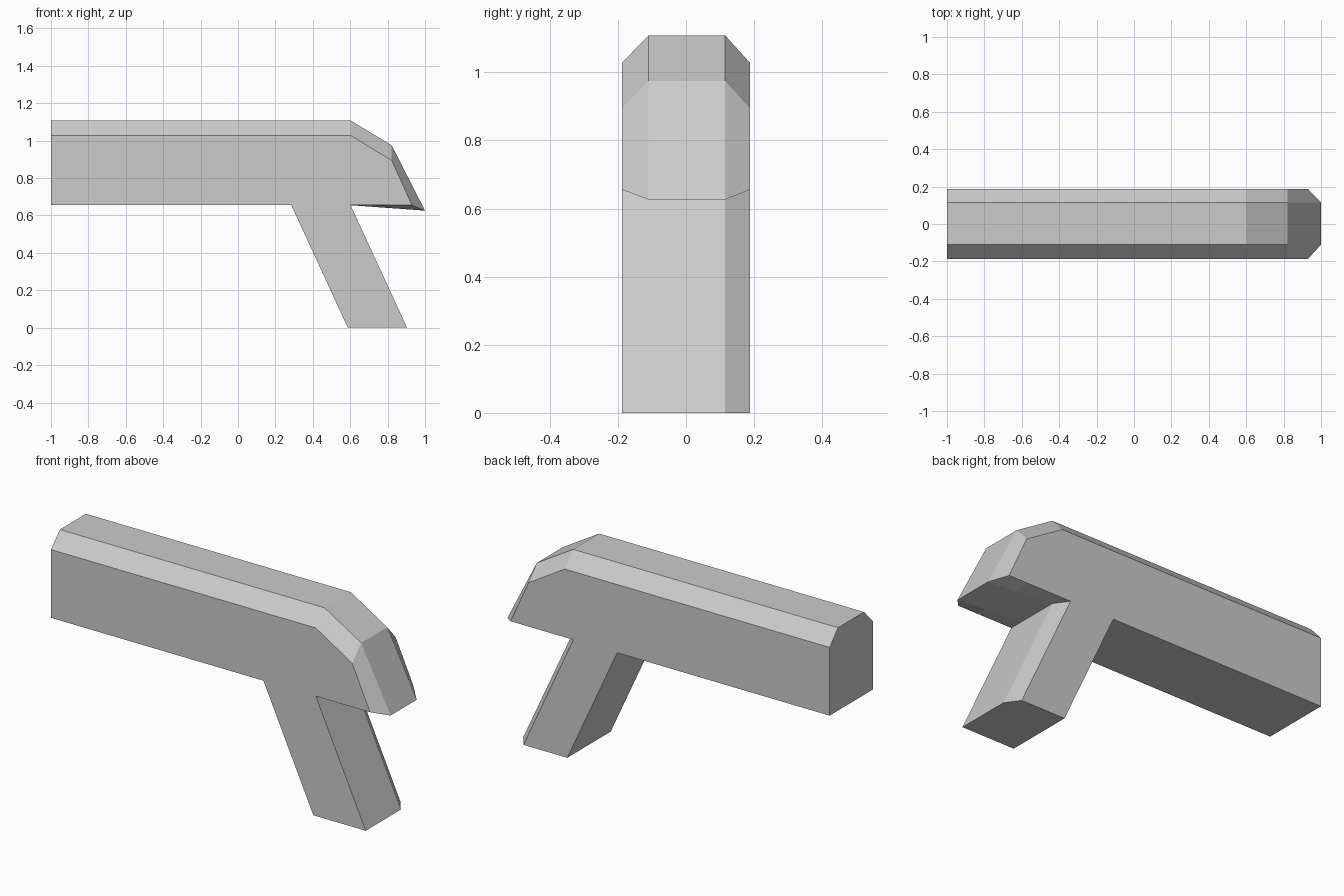
import bpy, bmesh, math

if "Cube" in bpy.data.objects:
    bpy.data.objects.remove(bpy.data.objects["Cube"])

W, YL, YR = 0.1875, -0.11, 0.115      # half width, inner edges of the chamfers
BOT, SHOULDER, TOP = 0.655, 1.028, 1.108

bm = bmesh.new()


def ring(points):
    return [bm.verts.new(p) for p in points]


def section(x, bot_mid=BOT, shoulder=SHOULDER, top=TOP):
    """Cross-section of the body: flat sides, chamfered top."""
    return ring([(x, -W, BOT), (x, -W, shoulder), (x, YL, top), (x, YR, top),
                 (x, W, shoulder), (x, W, BOT), (x, YR, bot_mid), (x, YL, bot_mid)])


def loft(a, b, skip=()):
    n = len(a)
    for i in range(n):
        if i not in skip:
            j = (i + 1) % n
            bm.faces.new((a[i], a[j], b[j], b[i]))


# Body: straight barrel, sloping back and a pointed tail
tail = ring([(0.93, -W, BOT), (0.93, -W, BOT), (1, YL, 0.626), (1, YR, 0.626),
             (0.93, W, BOT), (0.93, W, BOT), (1, YR, 0.626), (1, YL, 0.626)])
sections = [section(-1), section(0.285), section(0.55), section(0.602),
            section(0.822, 0.639, 0.894, 0.975), tail]
bm.faces.new(sections[0])
for k, (a, b) in enumerate(zip(sections, sections[1:])):
    loft(a, b, skip=(5, 6, 7) if k in (1, 2) else ())   # opening above the grip

# Grip: slanted prism with one chamfered rear corner
outline = [(0.285, -W), (0.602, -W), (0.602, YR), (0.55, W), (0.285, W)]
upper = ring([(x, y, BOT) for x, y in outline])
lower = ring([(x + 0.302, y, 0) for x, y in outline])
loft(upper, lower)
bm.faces.new(lower)

# Small underside corner left beside the grip chamfer
bm.faces.new(ring([(0.55, W, BOT), (0.602, W, BOT), (0.602, YR, BOT)]))

bmesh.ops.remove_doubles(bm, verts=bm.verts, dist=0.0005)
bmesh.ops.recalc_face_normals(bm, faces=bm.faces)
bmesh.ops.dissolve_limit(bm, angle_limit=math.radians(0.5),
                         verts=bm.verts, edges=bm.edges)

mesh = bpy.data.meshes.new("body_and_grip")
bm.to_mesh(mesh)
bm.free()
bpy.context.collection.objects.link(bpy.data.objects.new("body_and_grip", mesh))
